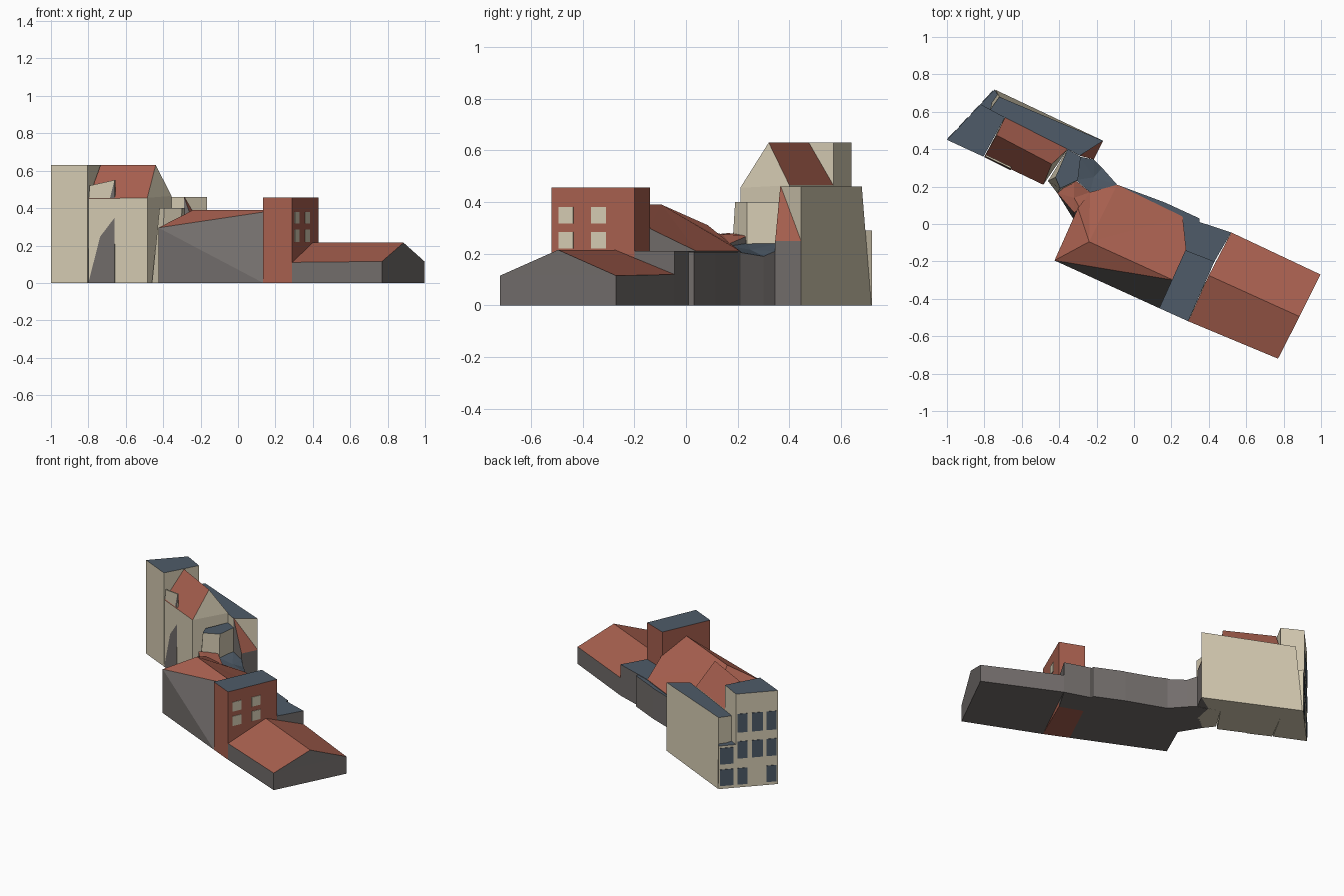
import bpy, bmesh, math
from mathutils import Vector

if "Cube" in bpy.data.objects:
    bpy.data.objects.remove(bpy.data.objects["Cube"])


def material(name, rgb):
    m = bpy.data.materials.new(name)
    lin = [(c / 255 / 12.92) if c < 11 else ((c / 255 + 0.055) / 1.055) ** 2.4 for c in rgb]
    m.diffuse_color = (*lin, 1)
    m.use_nodes = True
    m.node_tree.nodes["Principled BSDF"].inputs["Base Color"].default_value = m.diffuse_color
    return m


RED = material("red tile", (168, 96, 79))
SLATE = material("slate blue", (78, 91, 104))
CREAM = material("cream plaster", (214, 204, 179))
GREY = material("stone grey", (114, 109, 107))


def make(name, verts, faces, mats, ids):
    """Mesh object with one material slot index per face."""
    me = bpy.data.meshes.new(name)
    me.from_pydata(verts, [], faces)
    for m in mats:
        me.materials.append(m)
    for p, i in zip(me.polygons, ids):
        p.material_index = i
    bm = bmesh.new()
    bm.from_mesh(me)
    bmesh.ops.recalc_face_normals(bm, faces=bm.faces)
    bm.to_mesh(me)
    bm.free()
    ob = bpy.data.objects.new(name, me)
    bpy.context.collection.objects.link(ob)
    return ob


def block(name, base, top, wall, roof, ridge=(), roof_faces=None, gables=()):
    """Walls from a ground outline up to the eaves, then a flat or ridged roof.
    Roof and gable faces index the eaves first, then the ridge points."""
    n = len(base)
    if isinstance(top, (int, float)):
        top = [(x, y, top) for x, y in base]
    verts = [(x, y, 0) for x, y in base] + list(top) + list(ridge)
    roof_faces = roof_faces or [tuple(range(n))]
    faces = [tuple(reversed(range(n)))]
    faces += [(i, (i + 1) % n, n + (i + 1) % n, n + i) for i in range(n)]
    faces += [tuple(n + i for i in f) for f in gables]
    count = len(faces)
    faces += [tuple(n + i for i in f) for f in roof_faces]
    return make(name, verts, faces, [wall, roof], [0] * count + [1] * len(roof_faces))


def gabled(name, base, eaves, ridge, wall, roof):
    """Four-cornered building; ridge runs along sides 0-1 and 3-2."""
    top = [(x, y, z) for (x, y), z in zip(base, eaves)]
    return block(name, base, top, wall, roof, ridge,
                 [(0, 1, 5, 4), (2, 3, 4, 5)], [(1, 2, 5), (3, 0, 4)])


def windows(name, p, q, panes, mat, depth=0.003):
    """Thin plates on the wall from p to q; panes are (t0, t1, z0, z1)."""
    p, q = Vector((*p, 0)), Vector((*q, 0))
    d = q - p
    out = Vector((d.y, -d.x, 0)).normalized() * depth
    verts, faces = [], []
    for t0, t1, z0, z1 in panes:
        k = len(verts)
        for off in (-out, out):
            for t, z in ((t0, z0), (t1, z0), (t1, z1), (t0, z1)):
                verts.append(p + d * t + off + Vector((0, 0, z)))
        faces += [(k + 3, k + 2, k + 1, k), (k + 4, k + 5, k + 6, k + 7)]
        faces += [(k + i, k + (i + 1) % 4, k + 4 + (i + 1) % 4, k + 4 + i) for i in range(4)]
    make(name, verts, faces, [mat], [0] * len(faces))


# Tall house: gabled body
gabled("house_body", [(-.80, .36), (-.485, .21), (-.355, .40), (-.69, .57)],
       [.45, .455, .465, .465], [(-.735, .475, .63), (-.44, .32, .63)], CREAM, RED)

# Raised wall piece on the house front, half plaster and half stone
a, b = Vector((-.80, .357, 0)), Vector((-.66, .287, 0))
c, d = Vector((-.66, .297, .55)), Vector((-.795, .362, .52))
back = Vector((.004, .008, 0))
make("raised_front_wall", [a, b, c, d, a + back, b + back, c + back, d + back],
     [(0, 2, 3), (0, 1, 2), (4, 7, 6), (4, 6, 5), (1, 5, 6, 2), (2, 6, 7, 3), (3, 7, 4, 0), (0, 4, 5, 1)],
     [CREAM, GREY], [0, 1, 0, 0, 0, 0, 0, 0])

# Facade block with a flat slate roof
block("facade_block", [(-1, .45), (-.805, .36), (-.69, .57), (-.82, .64)], .63, CREAM, SLATE)
cols = [(.04, .28), (.38, .64), (.73, .97)]
rows = [(.02, .13), (.195, .31), (.37, .495)]
panes = [(*t, *z) for i, t in enumerate(cols) for j, z in enumerate(rows) if (i, j) != (1, 0)]
windows("facade_windows", (-.82, .64), (-1, .45), panes, SLATE)

# Low corner block next to the facade
block("corner_block", [(-.82, .64), (-.76, .60), (-.71, .66), (-.745, .72)], .29, CREAM, SLATE)
windows("corner_windows", (-.745, .72), (-.82, .64), [(.1, .85, .02, .13), (.1, .85, .165, .275)], SLATE)

# Rear wing with a flat roof and leaning back wall
block("rear_wing",
      [(-.69, .57), (-.355, .40), (-.29, .365), (-.165, .445), (-.74, .717), (-.77, .61)],
      [(-.69, .57, .46), (-.355, .40, .46), (-.29, .365, .46), (-.165, .445, .46),
       (-.72, .68, .46), (-.77, .61, .46)], CREAM, SLATE)

# Lean-to with a steep red roof at the end of the wing
block("lean_to", [(-.29, .365), (-.215, .345), (-.165, .445)],
      [(-.29, .365, .465), (-.215, .345, .25), (-.165, .445, .25)], GREY, RED)

# Small stair turret
block("stair_turret",
      [(-.46, .23), (-.41, .165), (-.31, .235), (-.285, .36), (-.355, .40)],
      [(-.42, .25, .40), (-.395, .19, .40), (-.30, .235, .40), (-.285, .36, .40), (-.355, .40, .40)],
      CREAM, SLATE)

# Low passage pieces joining house and hall
block("passage", [(-.31, .235), (-.235, .17), (-.09, .21), (-.17, .30), (-.215, .345), (-.29, .36)],
      [(-.31, .235, .24), (-.235, .17, .23), (-.09, .21, .205), (-.17, .30, .19),
       (-.215, .345, .21), (-.29, .36, .24)], GREY, SLATE, ridge=[(-.215, .25, .215)],
      roof_faces=[(i, (i + 1) % 6, 6) for i in range(6)])
block("passage_red_roof", [(-.41, .165), (-.32, .02), (-.30, .085), (-.235, .17), (-.32, .24)],
      [(-.41, .165, .28), (-.32, .06, .27), (-.29, .085, .29), (-.235, .17, .24), (-.32, .24, .27)],
      GREY, RED, ridge=[(-.32, .14, .275)], roof_faces=[(i, (i + 1) % 5, 5) for i in range(5)])

# Hall with a hipped red roof and a leaning, triangulated front wall
eaves = [(-.425, -.195, .295), (.21, -.30, .39), (.28, -.145, .30), (.26, .04, .21),
         (-.09, .21, .21), (-.235, .17, .24), (-.30, .085, .31)]
foot = [(-.425, -.195), (.135, -.45), (.28, -.145), (.26, .04), (-.09, .21), (-.235, .17), (-.30, .085)]
verts = [(x, y, 0) for x, y in foot] + eaves + [(-.24, -.095, .39)]
walls = [(6, 5, 4, 3, 2, 1, 0), (0, 1, 7), (1, 8, 7)]
walls += [(i, (i + 1) % 7, 7 + (i + 1) % 7, 7 + i) for i in range(1, 7)]
tiles = [(7, 8, 14), (7, 14, 13), (14, 8, 9), (14, 9, 10), (14, 10, 11), (14, 11, 12), (14, 12, 13)]
make("hall", verts, walls + tiles, [GREY, RED], [0] * len(walls) + [1] * len(tiles))

# Flat-roofed annexes behind the hall
block("rear_annex", [(.28, -.145), (.43, -.20), (.52, -.045), (.26, .04)], .21, GREY, SLATE)
block("rear_strip", [(-.09, .21), (.26, .04), (.165, .115)], .205, GREY, SLATE)
block("annex_corner", [(.165, .115), (.26, .035), (.35, -.02), (.35, .03)], .207, GREY, SLATE)

# Brick tower with plaster windows
block("brick_tower", [(.135, -.45), (.29, -.52), (.43, -.20), (.275, -.14)], .457, RED, SLATE)
windows("brick_tower_windows", (.29, -.52), (.43, -.20),
        [(*t, *z) for t in ((.09, .265), (.48, .66)) for z in ((.22, .285), (.317, .38))], CREAM)

# Long barn with a gabled roof
gabled("barn", [(.29, -.52), (.77, -.72), (.997, -.27), (.52, -.045)], [.11, .115, .115, .12],
       [(.40, -.275, .215), (.885, -.495, .215)], GREY, RED)
